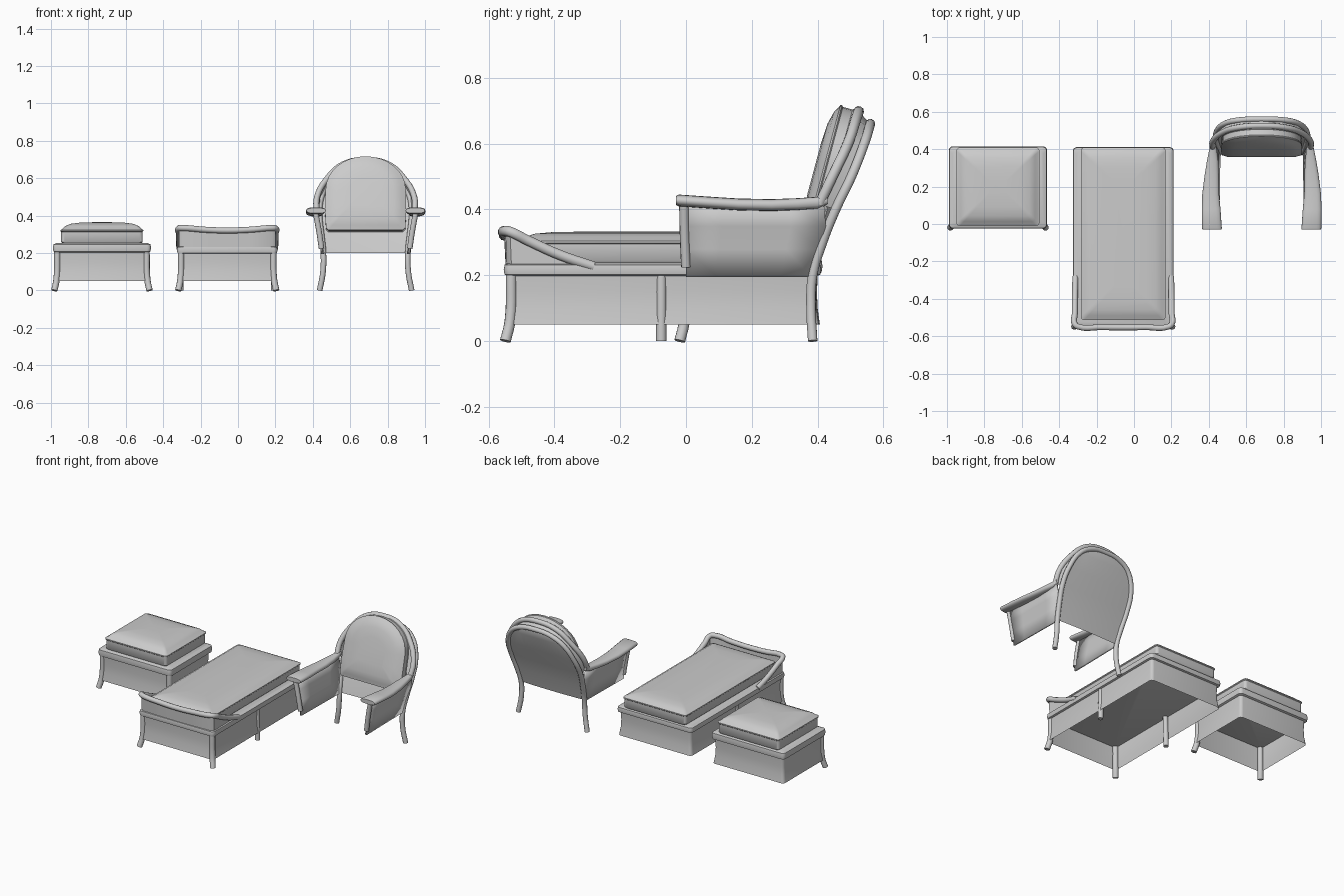
import bpy, bmesh, math
from mathutils import Matrix, Vector

if "Cube" in bpy.data.objects:
    bpy.data.objects.remove(bpy.data.objects["Cube"])


def finish(ob, angle=40):
    bpy.ops.object.select_all(action='DESELECT')
    ob.select_set(True)
    bpy.context.view_layer.objects.active = ob
    bpy.ops.object.shade_smooth_by_angle(angle=math.radians(angle))
    return ob


def grid_mesh(name, rows, closed=False, caps=(False, False), angle=40):
    """Skin rows of points; closed rows make rings that may be capped."""
    bm = bmesh.new()
    vs = [[bm.verts.new(p) for p in r] for r in rows]
    n = len(rows[0])
    for a, b in zip(vs, vs[1:]):
        for i in range(n if closed else n - 1):
            j = (i + 1) % n
            bm.faces.new((a[i], a[j], b[j], b[i]))
    if caps[0]:
        bm.faces.new(vs[0][::-1])
    if caps[1]:
        bm.faces.new(vs[-1])
    bmesh.ops.recalc_face_normals(bm, faces=bm.faces)
    me = bpy.data.meshes.new(name)
    bm.to_mesh(me)
    bm.free()
    ob = bpy.data.objects.new(name, me)
    bpy.context.collection.objects.link(ob)
    return finish(ob, angle)


def tube(name, pts, r):
    cu = bpy.data.curves.new(name, 'CURVE')
    cu.dimensions = '3D'
    cu.bevel_depth, cu.bevel_resolution, cu.resolution_u = r, 3, 5
    cu.use_fill_caps = True
    sp = cu.splines.new('BEZIER')
    sp.bezier_points.add(len(pts) - 1)
    for bp, p in zip(sp.bezier_points, pts):
        bp.co = p
        bp.handle_left_type = bp.handle_right_type = 'AUTO'
    ob = bpy.data.objects.new(name, cu)
    bpy.context.collection.objects.link(ob)
    bpy.ops.object.select_all(action='DESELECT')
    ob.select_set(True)
    bpy.context.view_layer.objects.active = ob
    bpy.ops.object.convert(target='MESH')
    return finish(bpy.context.view_layer.objects.active, 50)


def rounded_rect(hx, hy, r):
    out = []
    for k, (sx, sy) in enumerate(((1, 1), (-1, 1), (-1, -1), (1, -1))):
        for s in range(5):
            a = math.pi / 2 * (k + s / 4)
            out.append((sx * (hx - r) + r * math.cos(a), sy * (hy - r) + r * math.sin(a)))
    return out


def layers(name, outline, prof, mat, caps=(True, True)):
    """Stack an outline at (inset, height) steps."""
    hx = max(abs(p[0]) for p in outline)
    hy = max(abs(p[1]) for p in outline)
    rows = [[mat @ Vector((x * (hx - i) / hx, y * (hy - i) / hy, h)) for x, y in outline]
            for i, h in prof]
    return grid_mesh(name, rows, True, caps)


def mirror_path(half):
    return half + [(-x, y, z) for x, y, z in reversed(half[:-1])]


def at(cx, pts):
    return [(cx + x, y, z) for x, y, z in pts]


def seat_base(name, cx, y0, y1, hx, rim0, rim1, out):
    """Flared skirt, rolled rim with deck, and front legs."""
    hy = (y1 - y0) / 2
    mat = Matrix.Translation((cx, (y0 + y1) / 2, 0))
    rect = rounded_rect(hx, hy, 0.02)
    layers(name + "_skirt", rect, [(-.002, .05), (.005, .1), (.007, .15), (.004, rim0 + .01)],
           mat, (False, False))
    h = rim1 - rim0
    layers(name + "_rim", rect, [(.01, rim0), (-out * .7, rim0 + h * .15), (-out, rim0 + h * .5),
                                 (-out * .7, rim0 + h * .85), (.012, rim1)], mat)
    for s in (-1, 1):
        tube(name + "_front_leg", at(cx, [(s * (hx + .002), y0 - .004, 0),
             (s * (hx - .01), y0 + .01, .06), (s * (hx - .014), y0 + .014, rim0 + .01)]), .017)


def cushion_profile(z0, zp, top):
    """Box side, piping at zp, crowned top."""
    d = top - zp
    return [(.008, z0), (0, z0 + .01), (0, zp - .008), (-.004, zp - .004), (-.004, zp + .002),
            (.004, zp + .005), (.02, zp + d * .5), (.05, zp + d * .8), (.1, zp + d * .95), (.17, top)]


# ottoman
OX = -.7275
seat_base("ottoman", OX, -.015, .405, .2525, .2, .255, .01)
layers("ottoman_cushion", rounded_rect(.218, .206, .018), cushion_profile(.25, .322, .365),
       Matrix.Translation((OX, .199, 0)))

# chaise base and mattress
CX = -.0575
seat_base("chaise", CX, -.545, .402, .26, .195, .238, .009)
layers("chaise_cushion", rounded_rect(.223, .457, .018), cushion_profile(.235, .302, .332),
       Matrix.Translation((CX, -.052, 0)))
for s in (-1, 1):
    tube("chaise_middle_leg", at(CX, [(s * .25, -.075, 0), (s * .248, -.075, .1), (s * .245, -.075, .2)]), .016)

# foot rail sweeping around the front, with its panel
rail = at(CX, mirror_path([(.256, -.28, .226), (.258, -.38, .26), (.259, -.48, .305), (.259, -.535, .332),
                           (.24, -.549, .334), (.12, -.552, .325), (0, -.553, .321)]))
tube("chaise_foot_rail", rail, .016)
grid_mesh("chaise_foot_panel", [rail, [(x, y * .99, .21) for x, y, z in rail]])

# armchair back: legs and rear hoop, front hoop, panels
AX = .6825
rear = mirror_path([(.246, .385, 0), (.228, .38, .1), (.226, .385, .2), (.236, .415, .3), (.246, .455, .4),
                    (.236, .503, .5), (.185, .542, .6), (.105, .557, .648), (0, .56, .66)])
front = mirror_path([(.262, .405, .415), (.26, .445, .5), (.205, .492, .6), (.12, .517, .675), (0, .525, .698)])
tube("back_leg_hoop", at(AX, rear), .015)
tube("front_hoop", at(AX, front), .016)
grid_mesh("hoop_band", [at(AX, front), at(AX, rear[4:-4])])
grid_mesh("back_panel", [[(AX + x * u / 4, y + .006 * (1 - (u / 4) ** 2), z) for u in range(-4, 5)]
                         for x, y, z in rear[2:8]] +
          [[(AX + .03 * u / 4, .56, .66) for u in range(-4, 5)]])

# arms, front posts and side panels
for s in (-1, 1):
    rows = []
    for o, y, z, hw, ht in ((.265, -.03, .427, .051, .014), (.266, -.022, .427, .053, .018),
                            (.270, .08, .42, .050, .018), (.2725, .16, .415, .045, .018),
                            (.267, .26, .413, .038, .018), (.262, .34, .416, .030, .018),
                            (.260, .40, .42, .02, .018), (.258, .43, .43, .014, .014)):
        ring = []
        for k in range(16):
            c, d = math.cos(k * math.pi / 8), math.sin(k * math.pi / 8)
            ring.append((AX + s * (o + hw * math.copysign(abs(c) ** .7, c)), y,
                         z + ht * math.copysign(abs(d) ** .8, d)))
        rows.append(ring)
    grid_mesh("armrest", rows, True, (True, True))
    tube("arm_post", at(AX, [(s * .268, -.006, .415), (s * .25, -.004, .32), (s * .236, 0, .225)]), .015)
    panel = []
    for x, z, y1 in ((.268, .415, .42), (.256, .35, .425), (.243, .28, .405), (.232, .195, .382)):
        panel.append([(AX + s * (x - .006 * t), y1 * t, z) for t in (0, .25, .5, .75, 1)])
    ob = grid_mesh("arm_side_panel", panel)
    mod = ob.modifiers.new("thickness", 'SOLIDIFY')
    mod.thickness, mod.offset = .012, 0

# arched back cushion
arch = [(-.195, -.2), (.195, -.2), (.208, -.187), (.213, -.1)]
arch += [(.21 * math.cos(a), .02 + .18 * math.sin(a)) for a in (math.pi * k / 16 for k in range(17))]
arch += [(-.213, -.1), (-.208, -.187)]
prof = [(.1, -.048), (.04, -.044), (.012, -.034), (0, -.026), (-.004, -.022), (0, -.018), (0, .012),
        (-.004, .016), (-.004, .021), (.004, .024), (.02, .034), (.06, .044), (.12, .048)]
layers("back_cushion", arch, prof,
       Matrix.Translation((AX, .437, .515)) @ Matrix.Rotation(math.radians(75), 4, 'X'))
